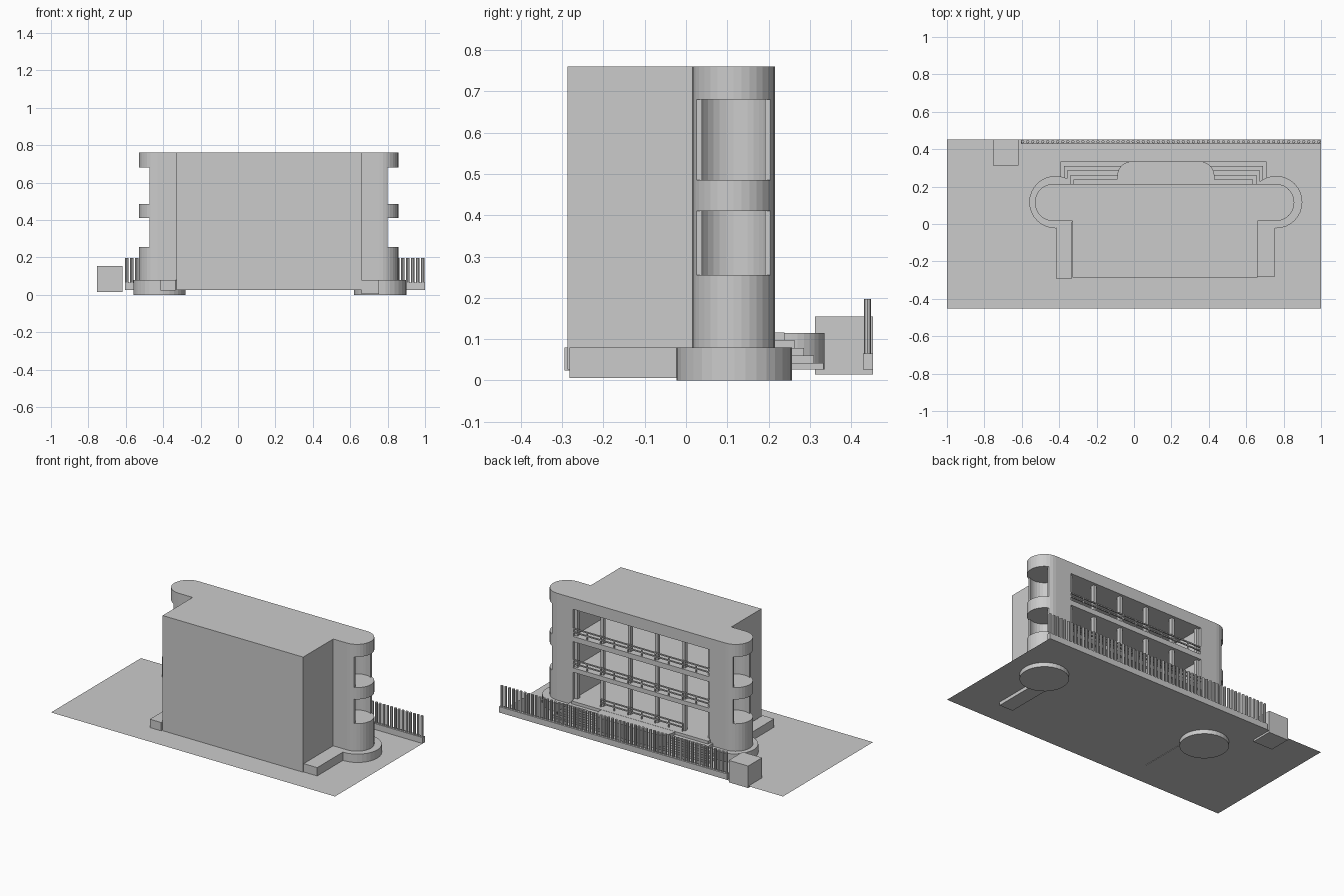
import bpy, bmesh, math

if "Cube" in bpy.data.objects:
    bpy.data.objects.remove(bpy.data.objects["Cube"])

G = 0.027          # ground level
CX = 0.1635        # building centre line
ENDS = (-0.43, 0.757)


def box(name, x0, x1, y0, y1, z0, z1):
    return prism(name, [(x0, y0), (x1, y0), (x1, y1), (x0, y1)], z0, z1)


def prism(name, pts, z0, z1):
    bm = bmesh.new()
    low = [bm.verts.new((x, y, z0)) for x, y in pts]
    top = [bm.verts.new((x, y, z1)) for x, y in pts]
    n = len(pts)
    bm.faces.new(low[::-1])
    bm.faces.new(top)
    for i in range(n):
        j = (i + 1) % n
        bm.faces.new((low[i], low[j], top[j], top[i]))
    me = bpy.data.meshes.new(name)
    bm.to_mesh(me)
    bm.free()
    ob = bpy.data.objects.new(name, me)
    bpy.context.collection.objects.link(ob)
    return ob


def arc(cx, cy, r, a0, a1, n):
    return [(cx + r * math.cos(math.radians(a0 + (a1 - a0) * i / n)),
             cy + r * math.sin(math.radians(a0 + (a1 - a0) * i / n))) for i in range(n + 1)]


def circle(cx, cy, r, n):
    return arc(cx, cy, r, 0, 360, n)[:-1]


def cut(target, cutter):
    mod = target.modifiers.new("cut", 'BOOLEAN')
    mod.operation = 'DIFFERENCE'
    mod.solver = 'EXACT'
    mod.object = cutter
    bpy.context.view_layer.objects.active = target
    bpy.ops.object.modifier_apply(modifier=mod.name)
    bpy.data.objects.remove(cutter)


# Ground sheet
bpy.ops.mesh.primitive_plane_add(size=1, location=(0, 0, G))
ground = bpy.context.object
ground.name = "ground"
ground.scale = (2, 0.905, 1)

# Building: front block with a round-ended rear wing
outline = [(-0.33, -0.287), (0.66, -0.287), (0.66, 0.015)]
outline += arc(ENDS[1], 0.115, 0.1, -90, 90, 16)
outline += arc(ENDS[0], 0.115, 0.1, 90, 270, 16) + [(-0.33, 0.015)]
building = prism("building", outline, G, 0.76)

# Three open storeys on the rear facade
X0, X1 = -0.315, 0.645
FLOORS = [(0.115, 0.287), (0.315, 0.482), (0.515, 0.688)]
for z0, z1 in FLOORS:
    cut(building, box("room_cutter", X0, X1, -0.272, 0.3, z0, z1))

# Round balconies in both ends
for cx, s in zip(ENDS, (-1, 1)):
    for z0, z1 in ((0.255, 0.41), (0.485, 0.68)):
        cut(building, prism("balcony_cutter", circle(cx, 0.115, 0.088, 32), z0, z1))
        xs = sorted((cx + s * 0.043, cx + s * 0.2))
        cut(building, box("opening_cutter", xs[0], xs[1], 0, 0.23, z0, z1))

# Columns and railings on every storey
bay = (X1 - X0) / 5
for f, (z0, z1) in enumerate(FLOORS):
    for i in range(6):
        x = min(max(X0 + bay * i, X0 + 0.01), X1 - 0.01)
        box("column", x - 0.01, x + 0.01, 0.175, 0.198, z0 - 0.002, z1 + 0.002)
    a, b = (1, 4) if f == 0 else (0, 5)
    xa, xb = X0 + bay * a, X0 + bay * b
    for h in (0.022, 0.045):
        box("rail", xa, xb, 0.206, 0.214, z0 + h, z0 + h + 0.007)
    for i in range((b - a) * 2 + 1):
        x = xa + bay * i / 2
        box("rail_post", x - 0.003, x + 0.003, 0.207, 0.213, z0 - 0.002, z0 + 0.05)

# Round plinths and the low planters running forward from them
for cx, name in ((-0.42, "left_plinth"), (0.76, "right_plinth")):
    prism(name, circle(cx, 0.117, 0.14, 32), 0, 0.08)
box("left_planter", -0.415, -0.335, -0.294, 0.02, 0.024, 0.08)
box("right_planter", 0.66, 0.755, -0.282, 0.02, 0.006, 0.08)

# Rear terrace with rounded corners
prism("terrace", [(-0.09, 0.21), (0.43, 0.21)] + arc(0.35, 0.255, 0.08, 0, 90, 8)
      + arc(-0.01, 0.255, 0.08, 90, 180, 8), G, 0.115)

# Steps on both sides of the terrace
for i in range(5):
    half = 0.55 - 0.0175 * i
    box("step", CX - 0.006 + -half, CX - 0.006 + half, 0.2, 0.333 - 0.0235 * i,
        G, 0.042 + 0.0185 * i)

# Fence with round pickets
box("fence_base", -0.605, 1, 0.429, 0.4525, G, 0.065)
COUNT = 60
for i in range(COUNT):
    x = -0.595 + i * 1.583 / (COUNT - 1)
    prism("fence_picket", circle(x, 0.44, 0.0085, 8), 0.06, 0.197)

# Gatehouse at the end of the fence
box("gatehouse", -0.755, -0.618, 0.313, 0.4525, 0.015, 0.155)
